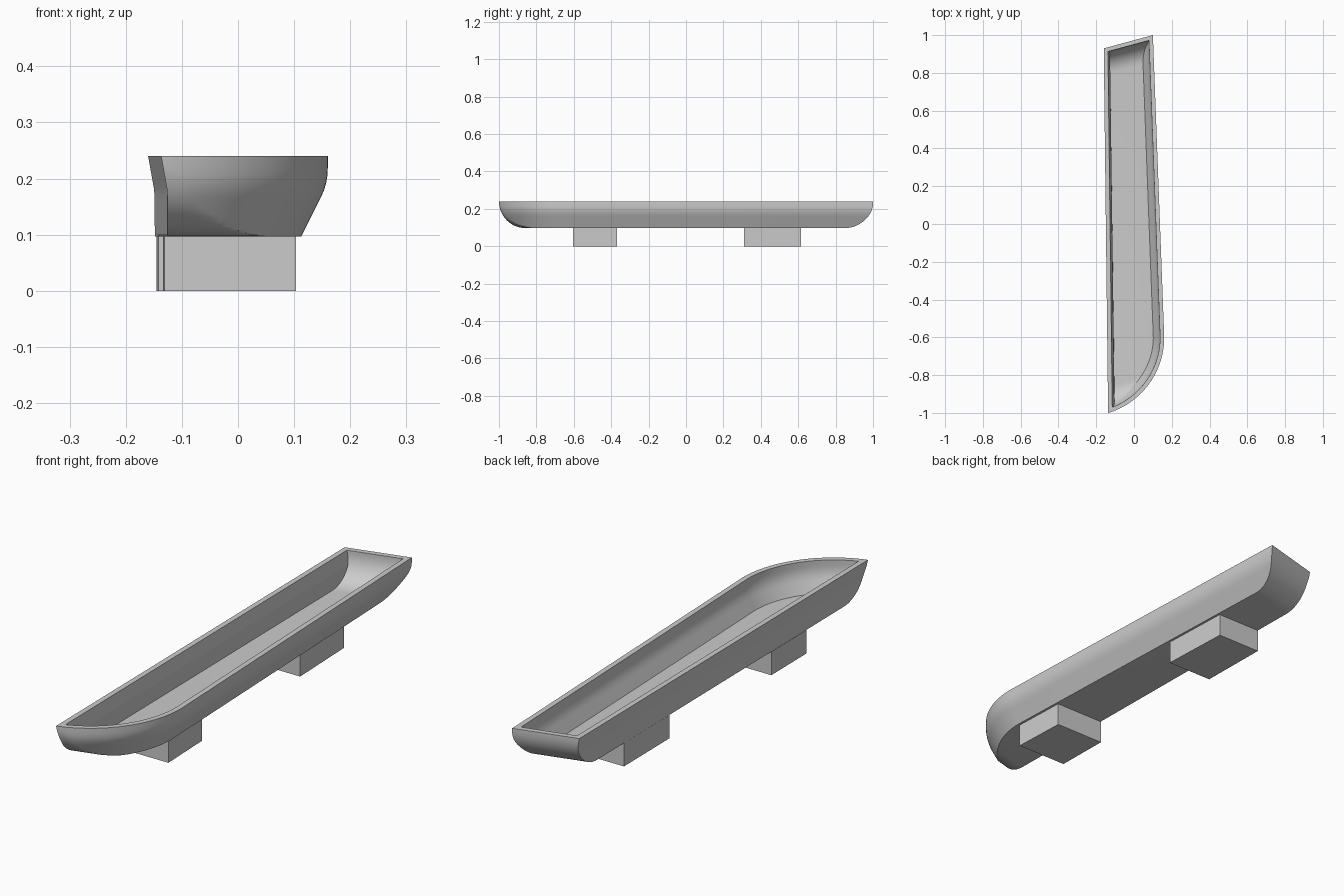
import bpy, bmesh, math

cube = bpy.data.objects.get("Cube")
if cube:
    bpy.data.objects.remove(cube)

grey = bpy.data.materials.new("plain grey")
grey.use_nodes = True
colour = (0.6, 0.6, 0.6, 1)
grey.diffuse_color = colour
grey.node_tree.nodes["Principled BSDF"].inputs["Base Color"].default_value = colour

BASE, TOP = 0.097, 0.24      # underside and rim heights
WALL, FILLET = 0.022, 0.135  # shell thickness and end rounding
TILT = 0.27                  # slant of both ends
ARC_X, ARC_Y, ARC_R = -0.259, -0.6, 0.419
ARC_STEPS, LEVELS = 48, 16


def left_x(y, inset):
    return -0.137 - 0.012 * (y + 1) + inset


def right_x(y, inset):
    return 0.16 - 0.0375 * (y + 0.6) - inset


def left_inset(z):
    return 0.011 * min(1, (TOP - z) / 0.062)


def right_inset(z):
    h = z - BASE
    if h < 0.075:
        return 0.047 - 0.5 * h
    return 0.0095 * (max(0, 0.12 - h) / 0.045) ** 2


def outline(z, end_inset, wall):
    """Plan outline at one height: straight sides, slanted ends, curved front corner."""
    li, ri = left_inset(z) + wall, right_inset(z) + wall
    end = end_inset * math.hypot(1, TILT)
    pts = []
    for side, inset in ((left_x, li), (right_x, ri)):
        y = 0.95
        for _ in range(5):
            x = side(y, inset)
            y = 0.973 + TILT * x - end
        pts.append((x, y, z))
    radius = ARC_R - ri
    last = math.acos((left_x(-1, li) - ARC_X) / radius)
    for i in range(ARC_STEPS + 1):
        a = last * i / ARC_STEPS
        x = ARC_X + radius * math.cos(a)
        y = ARC_Y - radius * math.sin(a)
        pts.append((x, max(y, -1 + TILT * (x + 0.137) + end), z))
    return pts


def shell_levels(wall):
    """Outlines from the floor of a shell up to the rim."""
    r = FILLET - wall
    loops = []
    for i in range(LEVELS + 1):
        t = math.pi / 2 * i / LEVELS
        z = BASE + wall + r * (1 - math.cos(t))
        loops.append(outline(z, wall + r * (1 - math.sin(t)), wall))
    loops.append(outline(TOP, wall, wall))
    return loops


def finish(name, bm):
    bmesh.ops.recalc_face_normals(bm, faces=bm.faces)
    mesh = bpy.data.meshes.new(name)
    bm.to_mesh(mesh)
    bm.free()
    obj = bpy.data.objects.new(name, mesh)
    bpy.context.collection.objects.link(obj)
    mesh.materials.append(grey)
    return obj


def loft(name, loops):
    bm = bmesh.new()
    rings = [[bm.verts.new(p) for p in loop] for loop in loops]
    for low, high in zip(rings, rings[1:]):
        for i in range(len(low)):
            j = (i + 1) % len(low)
            bm.faces.new((low[i], low[j], high[j], high[i]))
    bm.faces.new(rings[0])
    bm.faces.new(rings[-1])
    return finish(name, bm)


# Hollow tray: outside up to the rim, then inside down to the floor
tray = loft("tray", shell_levels(0) + shell_levels(WALL)[::-1])
bpy.ops.object.select_all(action="DESELECT")
tray.select_set(True)
bpy.context.view_layer.objects.active = tray
bpy.ops.object.shade_smooth_by_angle(angle=math.radians(25))

# Two block feet, flush with the flat side
for name, y0, y1 in (("front_foot", -0.605, -0.37), ("back_foot", 0.31, 0.615)):
    li, ri = left_inset(BASE), right_inset(BASE) + 0.01
    plan = [(left_x(y0, li), y0), (right_x(y0, ri), y0),
            (right_x(y1, ri), y1), (left_x(y1, li), y1)]
    loft(name, [[(x, y, z) for x, y in plan] for z in (0, BASE)])
